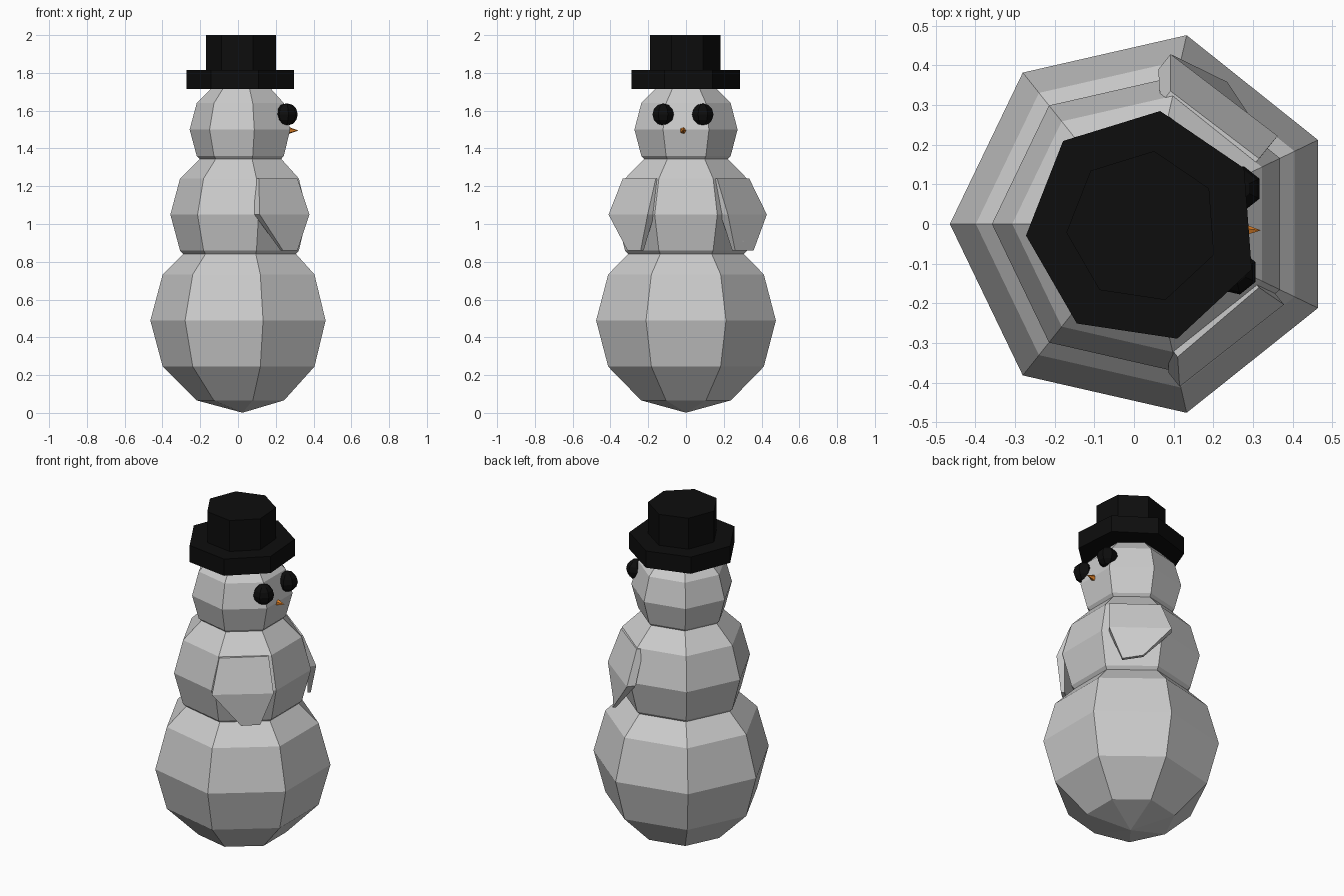
import bpy, bmesh, math
from mathutils import Vector

if "Cube" in bpy.data.objects:
    bpy.data.objects.remove(bpy.data.objects["Cube"])

SIDES = 7


def material(name, color):
    m = bpy.data.materials.new(name)
    m.diffuse_color = color
    m.use_nodes = True
    m.node_tree.nodes["Principled BSDF"].inputs["Base Color"].default_value = m.diffuse_color
    return m


BLACK = material("black", (0.004, 0.004, 0.004, 1))
ORANGE = material("orange", (0.75, 0.22, 0.02, 1))


def finish(name, bm, mat=None):
    bmesh.ops.recalc_face_normals(bm, faces=bm.faces)
    me = bpy.data.meshes.new(name)
    bm.to_mesh(me)
    bm.free()
    if mat:
        me.materials.append(mat)
    ob = bpy.data.objects.new(name, me)
    bpy.context.collection.objects.link(ob)
    return ob


def skin(bm, rings):
    """Join consecutive vertex rings with quads and cap the ends."""
    n = len(rings[0])
    for a, b in zip(rings, rings[1:]):
        for i in range(n):
            j = (i + 1) % n
            bm.faces.new((a[i], a[j], b[j], b[i]))
    bm.faces.new(rings[0])
    bm.faces.new(rings[-1])


def lathe(name, profile, center, phase=180, sides=SIDES, mat=None):
    """Faceted revolve of (radius, height) points about the z axis."""
    bm = bmesh.new()
    rings = []
    for r, z in profile:
        ring = []
        for i in range(sides):
            a = math.radians(phase) + math.tau * i / sides
            ring.append(bm.verts.new((r * math.cos(a), r * math.sin(a), z)))
        rings.append(ring)
    skin(bm, rings)
    bmesh.ops.remove_doubles(bm, verts=bm.verts, dist=1e-5)
    ob = finish(name, bm, mat)
    ob.location = center
    return ob


def ball(name, radius, center, mat=None):
    prof = [(radius * math.sin(math.pi * k / 6), -radius * math.cos(math.pi * k / 6))
            for k in range(7)]
    return lathe(name, prof, center, mat=mat)


# Three stacked snowballs
CX = 0.024
ball("lower_body", 0.488, (CX, 0, 0.489))
ball("upper_body", 0.382, (CX, 0, 1.05))
ball("head", 0.28, (CX, 0, 1.5))

# Hat: wide brim and crown, slightly turned
HAT = (0.022, -0.007, 0)
lathe("hat_brim", [(0.295, 1.715), (0.295, 1.815)], HAT, 184.3, mat=BLACK)
lathe("hat_crown", [(0.193, 1.78), (0.193, 2.0)], HAT, 184.3, mat=BLACK)

# Eyes
ball("right_eye", 0.058, (0.254, -0.121, 1.58), BLACK)
ball("left_eye", 0.058, (0.264, 0.089, 1.58), BLACK)

# Nose: small cone pointing along +x
nose = lathe("nose", [(0.032, -0.03), (0, 0.055)], (0.265, -0.016, 1.495),
             phase=20, sides=5, mat=ORANGE)
nose.rotation_euler = (0, math.radians(90), 0)


# Arms: flaps over the front-side panels, tapering to a tip that hangs free
def arm(name, side, rows):
    inward = Vector((-0.62, -0.78 * side, 0))
    bm = bmesh.new()
    rings = []
    for (x0, y0), (x1, y1), z, thick in rows:
        a, b = Vector((x0, y0 * side, z)), Vector((x1, y1 * side, z))
        rings.append([bm.verts.new(p) for p in
                      (a, b, b + inward * thick, a + inward * thick)])
    skin(bm, rings)
    finish(name, bm)


arm("right_arm", -1, [((0.11, 0.335), (0.315, 0.16), 1.24, 0.04),
                      ((0.115, 0.41), (0.378, 0.203), 1.05, 0.045),
                      ((0.238, 0.31), (0.315, 0.24), 0.86, 0.02)])
arm("left_arm", 1, [((0.092, 0.335), (0.315, 0.165), 1.24, 0.04),
                    ((0.092, 0.428), (0.362, 0.222), 1.05, 0.05),
                    ((0.235, 0.358), (0.30, 0.26), 0.86, 0.02)])
